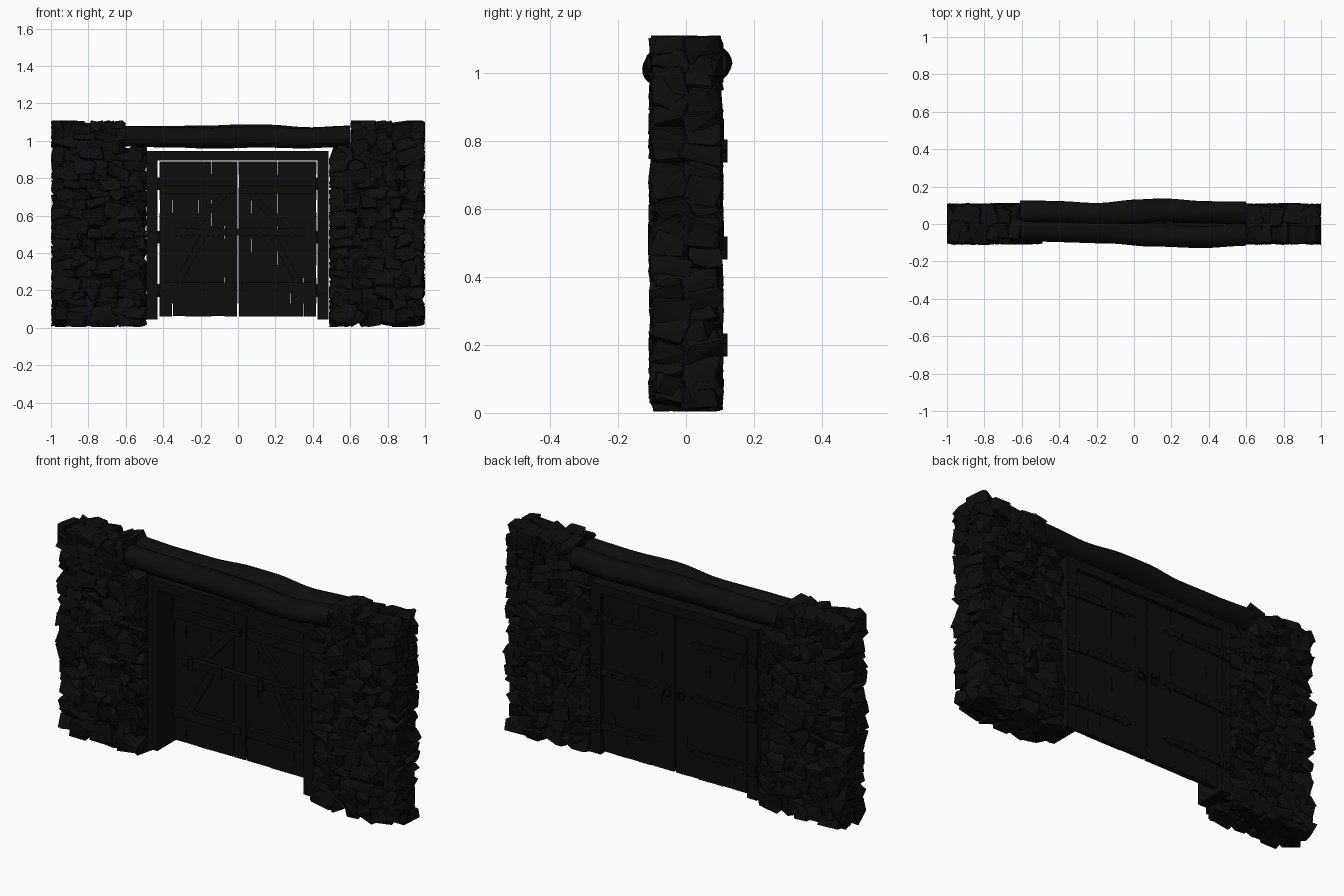
import bpy, bmesh, math, random
from mathutils import Vector, Matrix

if "Cube" in bpy.data.objects:
    bpy.data.objects.remove(bpy.data.objects["Cube"])

random.seed(7)
R = random.uniform


def material(name, rgb):
    m = bpy.data.materials.new(name)
    m.diffuse_color = (*rgb, 1)
    m.use_nodes = True
    m.node_tree.nodes["Principled BSDF"].inputs["Base Color"].default_value = m.diffuse_color
    return m


STONE = material("dark_stone", (0.004, 0.004, 0.0045))
WOOD = material("dark_wood", (0.004, 0.004, 0.004))
IRON = material("dark_iron", (0.004, 0.004, 0.004))


def finish(bm, name, mat, smooth=None):
    bmesh.ops.recalc_face_normals(bm, faces=bm.faces)
    me = bpy.data.meshes.new(name)
    bm.to_mesh(me)
    bm.free()
    me.materials.append(mat)
    ob = bpy.data.objects.new(name, me)
    bpy.context.collection.objects.link(ob)
    if smooth:
        bpy.ops.object.select_all(action='DESELECT')
        ob.select_set(True)
        bpy.context.view_layer.objects.active = ob
        bpy.ops.object.shade_smooth_by_angle(angle=math.radians(smooth))
    return ob


def add_box(bm, x0, x1, y0, y1, z0, z1, turn=0.0):
    c = Vector(((x0 + x1) / 2, (y0 + y1) / 2, (z0 + z1) / 2))
    m = Matrix.Translation(c) @ Matrix.Rotation(turn, 4, 'Y') @ Matrix.Diagonal((x1 - x0, y1 - y0, z1 - z0, 1))
    return bmesh.ops.create_cube(bm, size=1, matrix=m)["verts"]


def add_brace(bm, a, b, y0, y1, w):
    # bar between two (x, z) points
    dx, dz = b[0] - a[0], b[1] - a[1]
    h, cx, cz = math.hypot(dx, dz) / 2, (a[0] + b[0]) / 2, (a[1] + b[1]) / 2
    add_box(bm, cx - h, cx + h, y0, y1, cz - w / 2, cz + w / 2, -math.atan2(dz, dx))


def add_stone(bm, c, size, x_in):
    # angular convex rock, tilted, then slid inside the wall outline
    rot = (Matrix.Rotation(R(-.4, .4), 3, 'Y') @ Matrix.Rotation(R(-.3, .3), 3, 'Z')
           @ Matrix.Rotation(R(-.3, .3), 3, 'X'))
    pts = []
    for i in range(16):
        s = [1 if i & b else -1 for b in (1, 2, 4)]
        p = Vector([s[k] * R(.25, 1) ** .65 * size[k] / 2 for k in range(3)])
        pts.append(rot @ p + Vector(c))
    lo = [min(p[k] for p in pts) for k in range(3)]
    hi = [max(p[k] for p in pts) for k in range(3)]
    sgn, out = (1 if c[0] > 0 else -1), R(.1, .112)
    dx = max(0, (lo[0] if sgn > 0 else -hi[0]) * -1 + x_in) - max(0, (hi[0] if sgn > 0 else -lo[0]) - 1)
    dy = out - hi[1] if c[1] > 0 else -out - lo[1]
    dz = max(0, .004 - lo[2]) - max(0, hi[2] - 1.11)
    verts = [bm.verts.new(p + Vector((sgn * dx, dy, dz))) for p in pts]
    hull = bmesh.ops.convex_hull(bm, input=verts)
    junk = {v for k in ("geom_interior", "geom_unused") for v in hull[k] if isinstance(v, bmesh.types.BMVert)}
    bmesh.ops.delete(bm, geom=list(junk), context='VERTS')


# stone walls, laid in uneven courses with a front and a back layer
for side, name in ((-1, "left_stone_wall"), (1, "right_stone_wall")):
    bm = bmesh.new()
    rows = 21
    h = 1.11 / rows
    for layer in (-0.056, 0.056):
        for r in range(rows):
            z = h * (r + 0.5)
            x_in = 0.486 if z < 0.955 else 0.6
            x = x_in - R(0, 0.03)
            while x < 0.985:
                w = R(0.06, 0.125)
                if 1.0 - x - w < 0.04:
                    w = 1.0 - x
                add_stone(bm, (side * (x + w / 2), layer, z + R(-.012, .012)),
                          (w * 1.35, R(.115, .14), h * R(1.3, 1.8)), x_in)
                x += w
    finish(bm, name, STONE)

# two wavy lintel logs: centre (y, z) and radius along x
LOGS = {
    "front_lintel_log": [(-.61, -.035, 1.025, .052), (-.4, -.038, 1.02, .055), (-.15, -.04, 1.015, .057),
                         (.1, -.06, 1.022, .057), (.35, -.07, 1.012, .054), (.6, -.055, 1.025, .055)],
    "back_lintel_log": [(-.61, .065, 1.025, .055), (-.4, .06, 1.02, .056), (-.2, .05, 1.022, .058),
                        (.02, .065, 1.028, .06), (.15, .071, 1.028, .058), (.38, .062, 1.015, .055),
                        (.6, .06, 1.025, .056)],
}


def sample(pts, x):
    for a, b in zip(pts, pts[1:]):
        if x <= b[0] + 1e-6:
            t = (x - a[0]) / (b[0] - a[0])
            t = t * t * (3 - 2 * t)
            return [a[i] + (b[i] - a[i]) * t for i in (1, 2, 3)]


for name, pts in LOGS.items():
    bm = bmesh.new()
    n, steps, rings = 24, 36, []
    bump = [R(-.0012, .0012) for _ in range(n)]
    for i in range(steps + 1):
        x = pts[0][0] + (pts[-1][0] - pts[0][0]) * i / steps
        y, z, rad = sample(pts, x)
        ring = []
        for k in range(n):
            a = math.tau * k / n
            r = rad + bump[k] + 0.0015 * math.sin(9 * x + 3 * a)
            ring.append(bm.verts.new((x, y + 1.08 * r * math.cos(a), z + r * math.sin(a))))
        rings.append(ring)
    for a, b in zip(rings, rings[1:]):
        for k in range(n):
            bm.faces.new((a[k], a[(k + 1) % n], b[(k + 1) % n], b[k]))
    bm.faces.new(rings[0])
    bm.faces.new(rings[-1])
    finish(bm, name, WOOD, 40)

# door frame, set back a little from the front of the wall
for name, b in (("left_frame_post", (-.488, -.43, -.06, .105, .045, .945)),
                ("right_frame_post", (.426, .484, -.06, .105, .045, .945)),
                ("frame_head_beam", (-.43, .426, -.06, .105, .896, .945))):
    bm = bmesh.new()
    add_box(bm, *b)
    finish(bm, name, WOOD)


def add_plank(bm, x0, x1):
    # plank with a few splits nibbled out of each edge
    n = 12
    notch = [[0.002 if random.random() < 0.09 else 0.0 for _ in range(n)] for _ in (0, 1)]
    z0, z1 = 0.06 + R(0, .004), 0.891 - R(0, .002)
    y0, y1 = 0.066 + R(0, .004), 0.094 - R(0, .003)
    rows = []
    for i in range(n):
        for e in (0, 1):
            z = z0 + (z1 - z0) * (i + e) / n
            a, b = x0 + notch[0][i], x1 - notch[1][i]
            rows.append([bm.verts.new(p) for p in ((a, y0, z), (b, y0, z), (b, y1, z), (a, y1, z))])
    for a, b in zip(rows, rows[1:]):
        for k in range(4):
            bm.faces.new((a[k], a[(k + 1) % 4], b[(k + 1) % 4], b[k]))
    bm.faces.new(rows[0])
    bm.faces.new(rows[-1])
    bmesh.ops.remove_doubles(bm, verts=bm.verts, dist=1e-5)


HINGE_Z = (0.2, 0.485, 0.77)
for s, tag in ((-1, "left"), (1, "right")):
    # plank door leaf
    for i in range(6):
        bm = bmesh.new()
        x0, w = 0.003, 0.0695
        ends = sorted((s * (x0 + i * w), s * (x0 + (i + 1) * w)))
        add_plank(bm, *ends)
        finish(bm, f"{tag}_door_plank_{i + 1}", WOOD)

    # ledges and diagonal braces on the front
    bm = bmesh.new()
    for z in (0.22, 0.74):
        add_box(bm, *sorted((s * .02, s * .415)), .045, .068, z - .024, z + .024)
    add_brace(bm, (s * .07, .715), (s * .24, .535), .047, .068, .035)
    add_brace(bm, (s * .19, .485), (s * .32, .245), .047, .068, .035)
    finish(bm, f"{tag}_door_braces", WOOD)

    # bar brackets on the front
    bm = bmesh.new()
    for x in (.12, .29):
        add_box(bm, s * x - .012, s * x + .012, .012, .068, .48, .492)
        add_box(bm, s * x - .012, s * x + .012, .012, .02, .48, .54)
    finish(bm, f"{tag}_bar_brackets", IRON)

    # strap hinges on the back: tapered strap, spear tip, knuckle and post plate
    for j, z in enumerate(HINGE_Z):
        bm = bmesh.new()
        outline = [(.43, .02), (.15, .012), (.14, .024), (.10, 0), (.14, -.024), (.15, -.012), (.43, -.02)]
        f = bm.faces.new([bm.verts.new((s * x, .09, z + dz)) for x, dz in outline])
        ext = bmesh.ops.extrude_face_region(bm, geom=[f])["geom"]
        bmesh.ops.translate(bm, vec=(0, .014, 0), verts=[v for v in ext if isinstance(v, bmesh.types.BMVert)])
        add_box(bm, *sorted((s * .435, s * .482)), .1, .111, z - .033, z + .033)
        bmesh.ops.create_cone(bm, cap_ends=True, segments=12, radius1=.011, radius2=.011, depth=.068,
                              matrix=Matrix.Translation((s * .429, .111, z)))
        for x in (.2, .28, .36, .46):
            bmesh.ops.create_icosphere(bm, subdivisions=1, radius=.006,
                                       matrix=Matrix.Translation((s * x, .105 if x < .4 else .112, z)))
        finish(bm, f"{tag}_strap_hinge_{j + 1}", IRON, 30)

    # ring handle on the back
    bm = bmesh.new()
    add_box(bm, s * .04 - .013, s * .04 + .013, .09, .098, .46, .515)
    loops = []
    for i in range(20):
        a = math.tau * i / 20
        loops.append([bm.verts.new((s * .04 + (.02 + .004 * math.cos(t)) * math.cos(a), .102 + .004 * math.sin(t),
                                    .475 + (.02 + .004 * math.cos(t)) * math.sin(a)))
                      for t in (math.tau * k / 8 for k in range(8))])
    for i in range(20):
        a, b = loops[i], loops[(i + 1) % 20]
        for k in range(8):
            bm.faces.new((a[k], a[(k + 1) % 8], b[(k + 1) % 8], b[k]))
    finish(bm, f"{tag}_ring_handle", IRON, 40)

# locking bar across both leaves
bm = bmesh.new()
add_box(bm, -.34, .36, .02, .05, .493, .532)
finish(bm, "locking_bar", WOOD)
